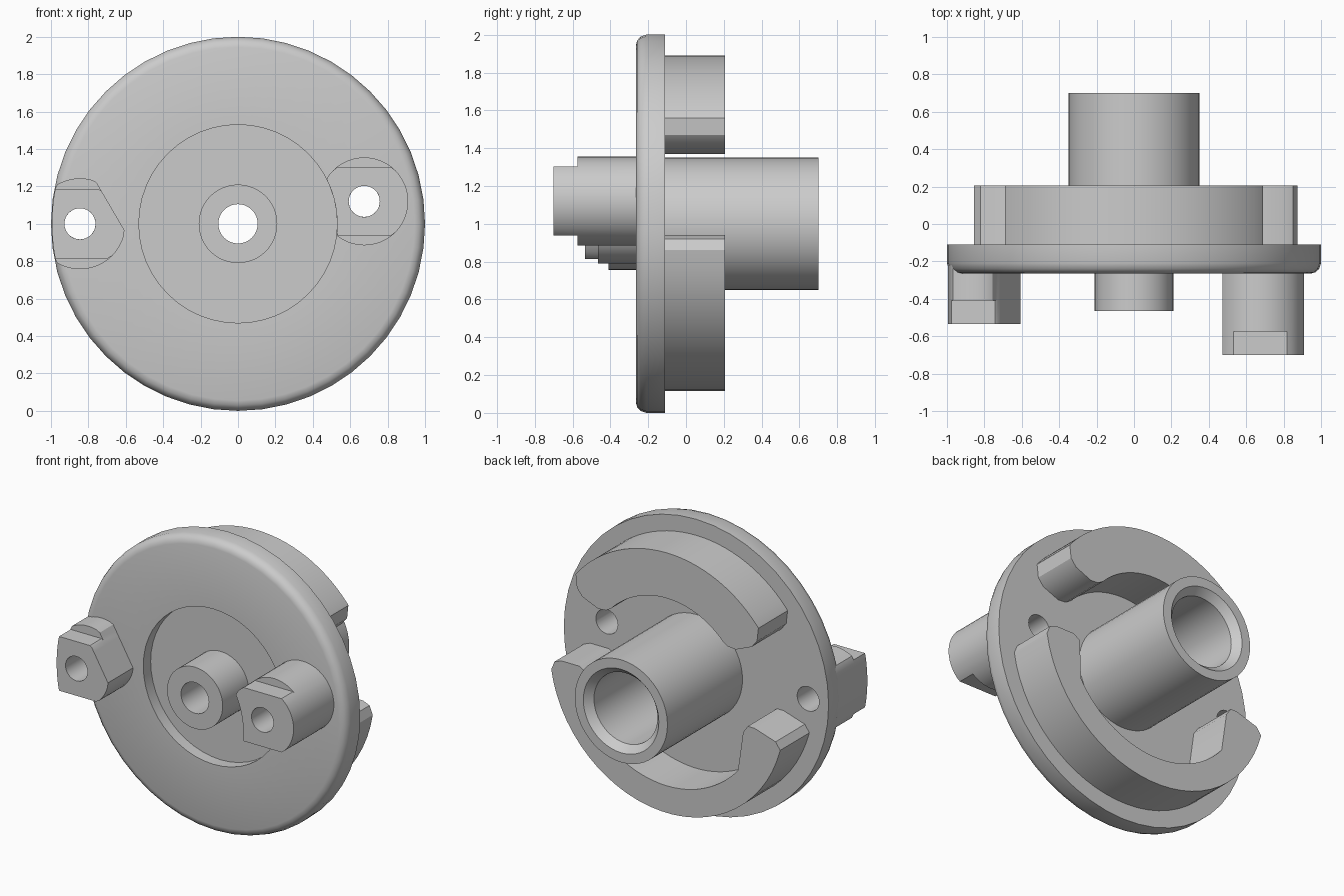
import bpy, bmesh
from math import sin, cos, pi, radians, hypot

cube = bpy.data.objects.get("Cube")
if cube:
    bpy.data.objects.remove(cube, do_unlink=True)

grey = bpy.data.materials.new("plain grey")
grey.use_nodes = True
grey.diffuse_color = (0.6, 0.6, 0.6, 1)
grey.node_tree.nodes["Principled BSDF"].inputs["Base Color"].default_value = (0.6, 0.6, 0.6, 1)

AXIS_Z = 1.0   # height of the main axis


def finish(name, bm):
    bmesh.ops.remove_doubles(bm, verts=bm.verts, dist=1e-5)
    bmesh.ops.recalc_face_normals(bm, faces=bm.faces)
    mesh = bpy.data.meshes.new(name)
    bm.to_mesh(mesh)
    bm.free()
    mesh.materials.append(grey)
    obj = bpy.data.objects.new(name, mesh)
    bpy.context.collection.objects.link(obj)
    return obj


def circle(r, n, cx=0.0, cz=0.0):
    return [(cx + r * cos(2 * pi * i / n), cz + r * sin(2 * pi * i / n)) for i in range(n)]


def arc(r, a0, a1, n=28):
    angles = [radians(a0 + (a1 - a0) * i / n) for i in range(n + 1)]
    return [(r * cos(a), r * sin(a)) for a in angles]


def ring_loft(name, sections):
    """Skin a closed series of (outline, y) sections into a solid with a hole."""
    bm = bmesh.new()
    rings = [[bm.verts.new((x, y, AXIS_Z + z)) for x, z in pts] for pts, y in sections]
    for k, a in enumerate(rings):
        b = rings[(k + 1) % len(rings)]
        for i in range(len(a)):
            j = (i + 1) % len(a)
            bm.faces.new((a[i], a[j], b[j], b[i]))
    return finish(name, bm)


def prism(name, outline, y0, y1):
    bm = bmesh.new()
    face = bm.faces.new([bm.verts.new((x, y0, AXIS_Z + z)) for x, z in outline])
    ext = bmesh.ops.extrude_face_region(bm, geom=[face])
    moved = [g for g in ext["geom"] if isinstance(g, bmesh.types.BMVert)]
    bmesh.ops.translate(bm, verts=moved, vec=(0, y1 - y0, 0))
    return finish(name, bm)


# Turned body: front boss, recess, rounded disc, rear tube and stepped bore
profile = [(0.105, -0.465), (0.21, -0.465), (0.21, -0.185), (0.53, -0.185),
           (0.53, -0.265), (0.945, -0.265), (0.97, -0.258), (0.99, -0.24),
           (1.0, -0.21), (1.0, -0.11), (0.35, -0.11), (0.35, 0.70),
           (0.285, 0.70), (0.24, 0.65), (0.24, -0.1), (0.105, -0.1)]
body = ring_loft("disc_and_tube", [(circle(r, 48), y) for r, y in profile])

# Pin holes through the disc
PINS = {"right_pin": (-0.845, 0.0), "left_pin": (0.675, 0.12)}
HOLE = 0.083
for name, (cx, cz) in PINS.items():
    cutter = prism(name + "_cutter", circle(HOLE, 32, cx, cz), -0.5, 0.1)
    cutter.hide_render = True
    mod = body.modifiers.new("hole", "BOOLEAN")
    mod.operation, mod.solver, mod.object = "DIFFERENCE", "EXACT", cutter
    bpy.context.view_layer.objects.active = body
    bpy.ops.object.modifier_apply(modifier=mod.name)
    bpy.data.objects.remove(cutter, do_unlink=True)


def trim_to_recess(x, z):
    k = max(1.0, 0.53 / hypot(x, z))
    return x * k, z * k


def trim_to_rim(x, z):
    # slanted flat facing the axis, then the outer rim of the disc
    cx, cz = PINS["right_pin"]
    over = max(0.0, (x - cx) * 0.863 + (z - cz) * 0.505 - 0.188)
    x, z = x - over * 0.863, z - over * 0.505
    k = min(1.0, 0.995 / hypot(x, z))
    return x * k, z * k


def pin(name, radius, trim, flat, y_step, y_tip):
    """Drilled pin with two flats at its tip."""
    cx, cz = PINS[name]
    base = [trim(x, z) for x, z in circle(radius, 48, cx, cz)]
    tip = [(x, min(max(z, cz - flat), cz + flat)) for x, z in base]
    hole = circle(HOLE, 48, cx, cz)
    return ring_loft(name, [(base, -0.17), (base, y_step), (tip, y_step),
                            (tip, y_tip), (hole, y_tip), (hole, -0.17)])


parts = [body,
         pin("right_pin", 0.243, trim_to_rim, 0.185, -0.41, -0.535),
         pin("left_pin", 0.235, trim_to_recess, 0.183, -0.575, -0.7)]

# Curved rear ribs with softened ends
end = [(0.42, 0.40), (0.46, 0.375), (0.52, 0.37), (0.64, 0.42), (0.68, 0.47), (0.69, 0.56)]
upper = (end + arc(0.89, 40, 140) + [(-x, z) for x, z in reversed(end)]
         + arc(0.58, 135, 45))
parts.append(prism("upper_rib", upper, -0.13, 0.205))

left_end = [(0.61, -0.09), (0.66, -0.06), (0.80, -0.06), (0.85, -0.08)]
right_end = [(-0.82, -0.18), (-0.66, -0.13), (-0.61, -0.13), (-0.575, -0.18)]
lower = left_end + arc(0.885, -9, -165) + right_end + arc(0.7, -140, -31)
parts.append(prism("lower_rib", lower, -0.13, 0.205))

# Smooth curved walls, keep edges crisp
bpy.ops.object.select_all(action="DESELECT")
for p in parts:
    p.select_set(True)
bpy.context.view_layer.objects.active = body
bpy.ops.object.shade_smooth_by_angle(angle=radians(30))
